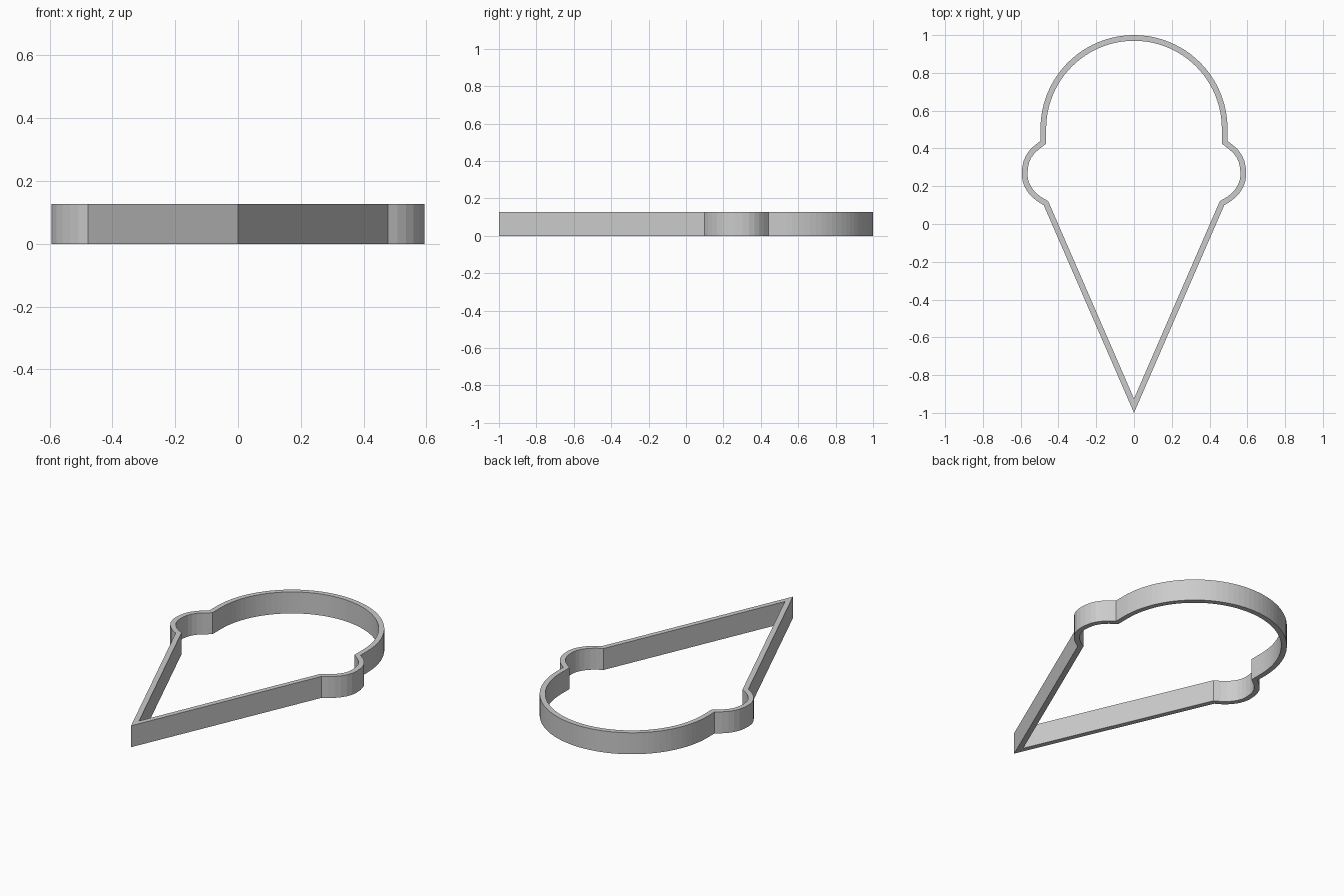
import bpy
import bmesh
from math import sin, cos, pi
from mathutils import Vector
from mathutils.geometry import interpolate_bezier

cube = bpy.data.objects.get("Cube")
if cube:
    bpy.data.objects.remove(cube, do_unlink=True)

HEIGHT = 0.127
WALL = 0.03
DOME_R = 0.495
DOME_Y = 1 - DOME_R
ARC_STEPS = 24

# Grey plastic
grey = bpy.data.materials.new("grey plastic")
grey.use_nodes = True
color = (0.6, 0.6, 0.6, 1)
grey.diffuse_color = color
grey.node_tree.nodes["Principled BSDF"].inputs["Base Color"].default_value = color


def bezier(a, b, c, d, count):
    return [Vector(p[:2]) for p in interpolate_bezier(*[Vector((*p, 0)) for p in (a, b, c, d)], count)]


def inset(points, distance):
    """Mitred inward offset of a counter-clockwise closed outline."""
    result = []
    for i, p in enumerate(points):
        d1 = (p - points[i - 1]).normalized()
        d2 = (points[(i + 1) % len(points)] - p).normalized()
        n1, n2 = Vector((-d1.y, d1.x)), Vector((-d2.y, d2.x))
        result.append(p + (n1 + n2) * distance / (1 + n1.dot(n2)))
    return result


# Right half of the outline: cone tip, scoop rim bulge, dome
right = [Vector((0, -1))]
right += bezier((0.478, 0.1), (0.54, 0.13), (0.594, 0.19), (0.594, 0.26), 7)
right += bezier((0.594, 0.26), (0.594, 0.35), (0.565, 0.39), (DOME_R, 0.44), 7)[1:]
right += [Vector((DOME_R * cos(t), DOME_Y + DOME_R * sin(t)))
          for t in (pi / 2 * i / ARC_STEPS for i in range(ARC_STEPS + 1))]

# Mirror to a closed outline, leaving out the shared tip and crown
outer = right + [Vector((-p.x, p.y)) for p in reversed(right[1:-1])]
inner = inset(outer, WALL)

# Cutter wall: outer and inner loops joined at top and bottom
bm = bmesh.new()
loops = [[bm.verts.new((p.x, p.y, z)) for p in outline]
         for outline, z in ((outer, 0), (outer, HEIGHT), (inner, HEIGHT), (inner, 0))]
for k in range(4):
    a, b = loops[k], loops[(k + 1) % 4]
    for i in range(len(a)):
        j = (i + 1) % len(a)
        bm.faces.new((a[i], a[j], b[j], b[i]))
bmesh.ops.recalc_face_normals(bm, faces=bm.faces)
mesh = bpy.data.meshes.new("cookie_cutter_wall")
bm.to_mesh(mesh)
bm.free()
mesh.materials.append(grey)
wall = bpy.data.objects.new("cookie_cutter_wall", mesh)
bpy.context.collection.objects.link(wall)
